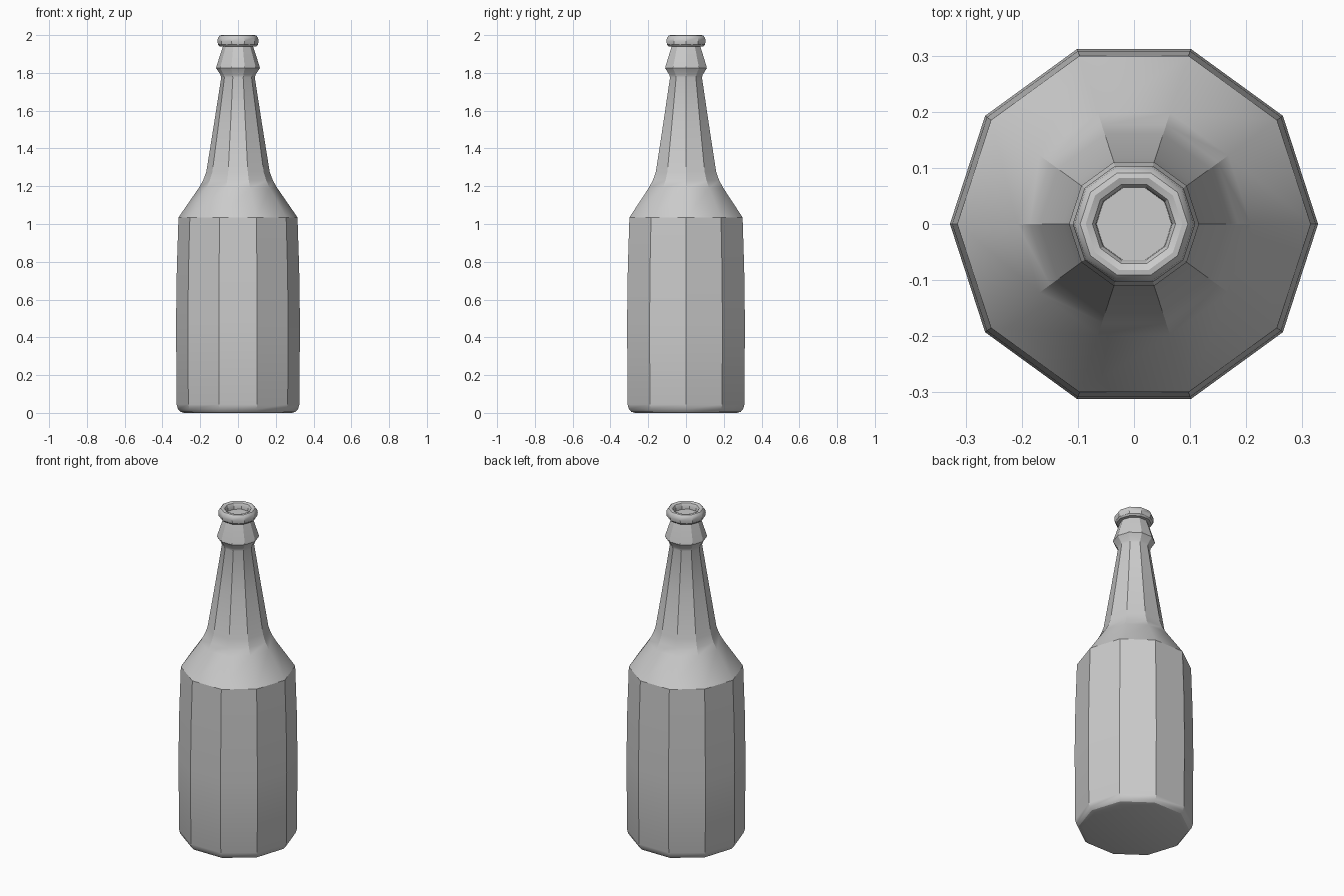
import bpy, bmesh, math

if "Cube" in bpy.data.objects:
    bpy.data.objects.remove(bpy.data.objects["Cube"])

SIDES = 10


def lathe(name, profile):
    """Revolve (radius, z) points into a ten-sided solid capped at both ends."""
    bm = bmesh.new()
    rings = []
    for r, z in profile:
        rings.append([bm.verts.new((r * math.cos(2 * math.pi * i / SIDES),
                                    r * math.sin(2 * math.pi * i / SIDES), z))
                      for i in range(SIDES)])
    for a, b in zip(rings, rings[1:]):
        for i in range(SIDES):
            j = (i + 1) % SIDES
            bm.faces.new((a[i], a[j], b[j], b[i]))
    bm.faces.new(rings[0][::-1])
    bm.faces.new(rings[-1])
    bmesh.ops.recalc_face_normals(bm, faces=bm.faces)
    mesh = bpy.data.meshes.new(name)
    bm.to_mesh(mesh)
    bm.free()
    obj = bpy.data.objects.new(name, mesh)
    bpy.context.collection.objects.link(obj)
    bpy.ops.object.select_all(action='DESELECT')
    bpy.context.view_layer.objects.active = obj
    obj.select_set(True)
    bpy.ops.object.shade_smooth_by_angle(angle=math.radians(30))
    return obj


# Base, body, shoulder, neck, collar, rounded lip and recessed mouth
lathe("bottle", [
    # rounded base and body
    (0.285, 0.0), (0.305, 0.006), (0.318, 0.02), (0.325, 0.045),
    (0.328, 0.48), (0.324, 0.76), (0.315, 1.035),
    # shoulder
    (0.208, 1.19), (0.185, 1.23), (0.168, 1.275),
    # tapering neck
    (0.127, 1.53), (0.089, 1.775), (0.093, 1.79),
    # collar
    (0.116, 1.825), (0.113, 1.838), (0.080, 1.94),
    # lip
    (0.098, 1.941), (0.106, 1.95), (0.109, 1.968), (0.106, 1.986), (0.096, 1.998),
    (0.086, 2.0), (0.074, 1.995),
    # mouth recess
    (0.068, 1.985), (0.067, 1.96),
])
